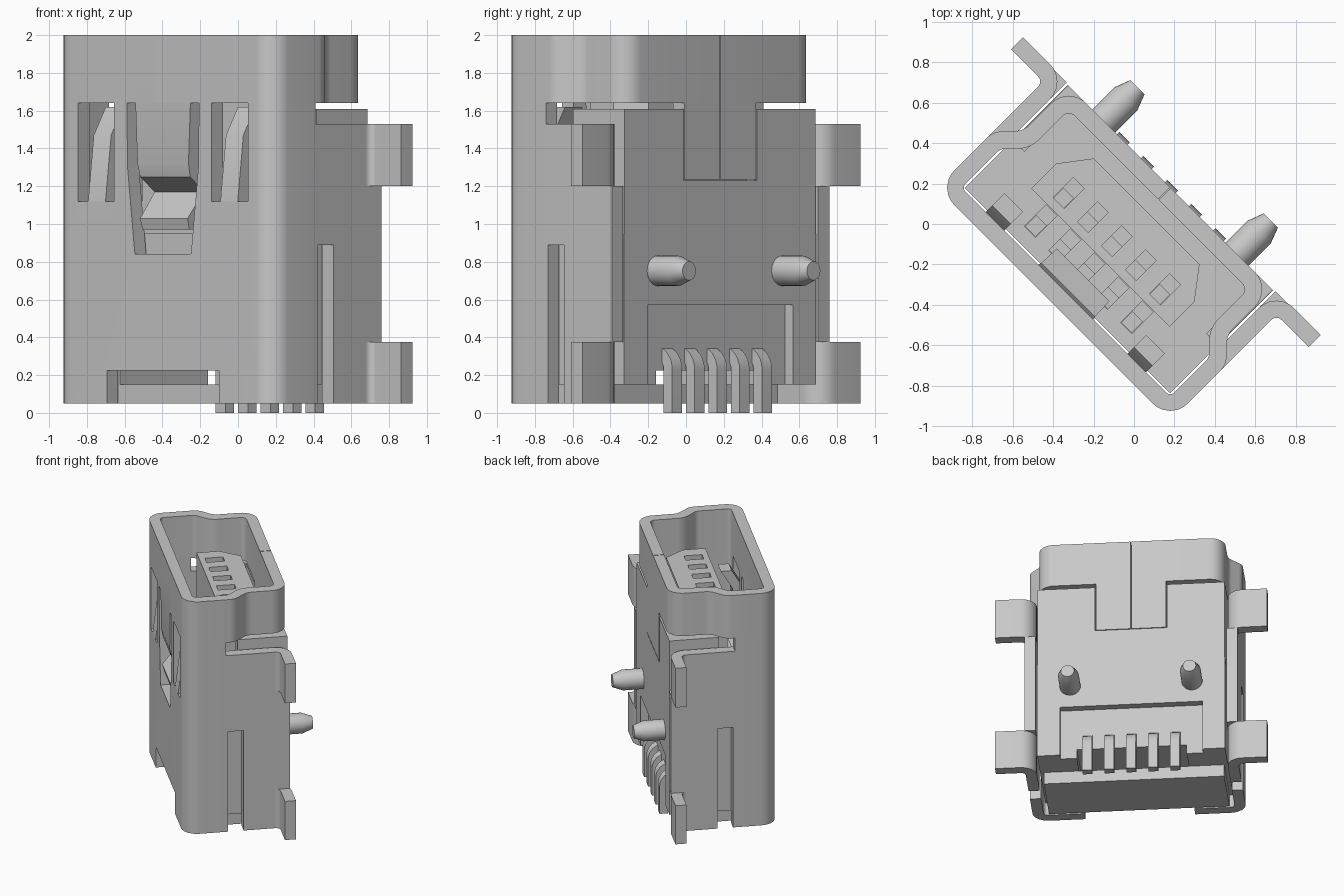
import bpy, bmesh, math
from mathutils import Vector

if "Cube" in bpy.data.objects:
    bpy.data.objects.remove(bpy.data.objects["Cube"])

grey = bpy.data.materials.new("plain_grey")
grey.use_nodes = True
grey.diffuse_color = (0.58, 0.58, 0.58, 1)
grey.node_tree.nodes["Principled BSDF"].inputs["Base Color"].default_value = (0.58, 0.58, 0.58, 1)

TURN = math.radians(-45)      # the part sits diagonally in the frame
WALL = 0.085                  # sheet metal thickness
FRONT, BACK, SIDE = -0.562, 0.255, 0.815


def finish(name, bm):
    bmesh.ops.recalc_face_normals(bm, faces=bm.faces)
    mesh = bpy.data.meshes.new(name)
    bm.to_mesh(mesh)
    bm.free()
    mesh.materials.append(grey)
    obj = bpy.data.objects.new(name, mesh)
    obj.rotation_euler.z = TURN
    bpy.context.collection.objects.link(obj)
    return obj


def place(axis, p, h):
    return {"x": (h, p[0], p[1]), "y": (p[0], h, p[1]), "z": (p[0], p[1], h)}[axis]


def prism(name, pts, lo, hi, axis="z"):
    """Extrude a closed outline along an axis."""
    bm = bmesh.new()
    a = [bm.verts.new(place(axis, p, lo)) for p in pts]
    b = [bm.verts.new(place(axis, p, hi)) for p in pts]
    n = len(pts)
    bm.faces.new(a)
    bm.faces.new(b)
    for i in range(n):
        j = (i + 1) % n
        bm.faces.new((a[i], a[j], b[j], b[i]))
    return finish(name, bm)


def box(name, x, y, z):
    return prism(name, [(x[0], y[0]), (x[1], y[0]), (x[1], y[1]), (x[0], y[1])], *z)


def rounded(corners, steps=6):
    """Outline from (x, y, radius) corners, each filleted."""
    out = []
    for i, (x, y, r) in enumerate(corners):
        p = Vector((x, y))
        d1 = (Vector(corners[i - 1][:2]) - p).normalized()
        d2 = (Vector(corners[(i + 1) % len(corners)][:2]) - p).normalized()
        if r == 0:
            out.append(p)
            continue
        half = d1.angle(d2) / 2
        mid = p + (d1 + d2).normalized() * r / math.sin(half)
        t1, t2 = p + d1 * r / math.tan(half) - mid, p + d2 * r / math.tan(half) - mid
        for k in range(steps + 1):
            f = k / steps
            w = t1.lerp(t2, f)
            out.append(mid + w.normalized() * r)
    return out


def mirrored(half):
    """Right half corners, front to back, closed over the left side."""
    return half + [(-c[0],) + tuple(c[1:]) for c in reversed(half)]


def cut(obj, *cutters):
    bpy.context.view_layer.objects.active = obj
    for c in cutters:
        m = obj.modifiers.new("cut", "BOOLEAN")
        m.operation, m.solver, m.object = "DIFFERENCE", "EXACT", c
        bpy.ops.object.modifier_apply(modifier=m.name)
        bpy.data.objects.remove(c)


def strap(name, path, centre, top, bottom):
    """Bent sheet strip, widths tapering from top to bottom."""
    inner = [(v + WALL, z) for v, z in reversed(path)]
    obj = prism(name, path + inner, -1, 1, "x")
    zs = [z for v, z in path]
    for v in obj.data.vertices:
        f = (v.co.z - min(zs)) / (max(zs) - min(zs))
        v.co.x = centre + v.co.x * (bottom + (top - bottom) * f)
    return obj


# Mouth: keyed ring at the top of the shell
outer = rounded(mirrored([(SIDE, FRONT, 0.12), (SIDE, -0.17, 0.1), (0.712, -0.06, 0.1), (0.712, BACK, 0.12)]))
inner = rounded(mirrored([(0.73, -0.477, 0.03), (0.73, -0.205, 0.06), (0.627, -0.1, 0.14), (0.627, 0.17, 0.04)]))
bm = bmesh.new()
loops = [[bm.verts.new((p[0], p[1], z)) for p in ring]
         for ring, z in ((outer, 1.64), (outer, 2), (inner, 2), (inner, 1.64))]
n = len(outer)
for k in range(4):
    a, b = loops[k], loops[(k + 1) % 4]
    for i in range(n):
        j = (i + 1) % n
        bm.faces.new((a[i], a[j], b[j], b[i]))
mouth = finish("shell_mouth", bm)
cut(mouth, box("seam", (-0.003, 0.003), (0.1, 0.3), (1.6, 2.1)))

# Locking tab below the mouth, split along the seam
for s in (-1, 1):
    box("shell_back_tab", sorted((s * 0.003, s * 0.268)), (0.17, BACK), (1.235, 1.64))

# Front and side walls
wall = rounded([(SIDE, 0.14, 0), (SIDE, FRONT, 0.12), (-SIDE, FRONT, 0.12), (-SIDE, 0.14, 0),
                (-0.73, 0.14, 0), (-0.73, -0.477, 0.03), (0.73, -0.477, 0.03), (0.73, 0.14, 0)])
shell = prism("shell_walls", wall, 0.05, 1.64)
cutters = [box("front_notch", (-0.42, 0.42), (-0.7, -0.4), (0, 0.225)),
           prism("latch_opening", mirrored([(0.21, 0.84), (0.265, 1.3), (0.272, 1.78)]), -0.7, -0.4, "y")]
for s in (-1, 1):
    cutters += [box("side_gap", sorted((s * 0.6, s * 0.9)), (-0.235, 0.3), (1.53, 1.7)),
                box("side_slot", sorted((s * 0.6, s * 0.9)), (-0.22, -0.1), (0, 0.89)),
                box("spring_window", sorted((s * 0.365, s * 0.635)), (-0.7, -0.4), (1.12, 1.78))]
cut(shell, *cutters)

# Sprung strips inside the front openings
strap("latch_strip", [(FRONT, 1.78), (FRONT, 1.32), (-0.545, 1.25), (-0.44, 1.17), (-0.555, 1.03), (-0.54, 0.97)],
      0, 0.212, 0.175)
for s in (-1, 1):
    strap("side_spring", [(-0.43, 1.62), (-0.52, 1.47), (FRONT, 1.12)], s * 0.495, 0.065, 0.065)

# Solder legs and the wall edge between them
for s in (-1, 1):
    leg = rounded([(s * 0.73, 0.14, 0), (s * SIDE, 0.14, 0), (s * SIDE, 0.18, 0.035), (s * 1.04, 0.18, 0),
                   (s * 1.04, 0.265, 0), (s * 0.73, 0.265, 0.12)])
    prism("lower_leg", leg, 0.05, 0.375)
    prism("upper_leg", leg, 1.2, 1.53)
    box("wall_edge", sorted((s * 0.73, s * SIDE)), (0.14, 0.26), (0.375, 1.2))

PITCH = 0.168
columns = [PITCH * i for i in range(-2, 3)]

# Housing block with rear recess, tunnel and contact pockets
housing = box("housing_block", (-0.718, 0.718), (-0.465, BACK), (0.15, 0.95))
cut(housing, box("recess", (-0.545, 0.545), (0.195, 0.4), (0.1, 0.57)),
    box("tunnel", (-0.42, 0.42), (-0.6, 0.4), (0.1, 0.225)),
    *[box("pocket", (u - 0.038, u + 0.038), (-0.39, -0.24), (0.6, 1.1)) for u in columns])
box("housing_foot", (-0.69, 0.69), (-0.46, 0), (0.05, 0.15))

# Housing rear and side walls behind the mouth
rear = prism("housing_rear_wall", mirrored([(0.635, 0.175), (0.635, -0.13), (0.716, -0.13), (0.716, BACK)]),
             0.95, 1.61)
cut(rear, box("tab_notch", (-0.275, 0.275), (0.1, 0.4), (1.23, 1.7)))

# Tongue with a row of openings
tongue = prism("tongue", mirrored([(0.483, -0.235), (0.483, -0.06), (0.37, 0.088)]), 0.95, 1.8)
cut(tongue, *[box("opening", (u - 0.038, u + 0.038), (-0.19, -0.05), (1.4, 1.9)) for u in columns])

# Contacts: inner blades and bent tails
for u in columns:
    w = (u - 0.037, u + 0.037)
    box("tongue_contact", w, (-0.189, -0.12), (1.4, 1.74))
    box("front_contact", w, (-0.389, -0.31), (0.6, 0.9))
    tail = rounded([(0.0, 0.29, 0), (0.0, 0.35, 0), (0.27, 0.35, 0.12), (0.27, 0, 0),
                    (0.205, 0, 0), (0.205, 0.29, 0.055)])
    prism("contact_tail", tail, *w, "x")

# Locating pegs with tapered tips
for s in (-1, 1):
    bm = bmesh.new()
    rings = [[bm.verts.new((s * 0.466 + r * math.cos(t * math.tau / 24), y, 0.752 + r * math.sin(t * math.tau / 24)))
              for t in range(24)] for r, y in ((0.08, 0.22), (0.08, 0.41), (0.05, 0.49))]
    bm.faces.new(rings[0])
    bm.faces.new(rings[2])
    for a, b in zip(rings, rings[1:]):
        for i in range(24):
            bm.faces.new((a[i], a[i - 1], b[i - 1], b[i]))
    finish("locating_peg", bm)

# Smooth the bends, keep hard edges
bpy.ops.object.select_all(action="DESELECT")
for obj in bpy.context.collection.objects:
    if obj.type == "MESH" and grey.name in obj.data.materials:
        obj.select_set(True)
        bpy.context.view_layer.objects.active = obj
bpy.ops.object.shade_smooth_by_angle(angle=math.radians(30))
